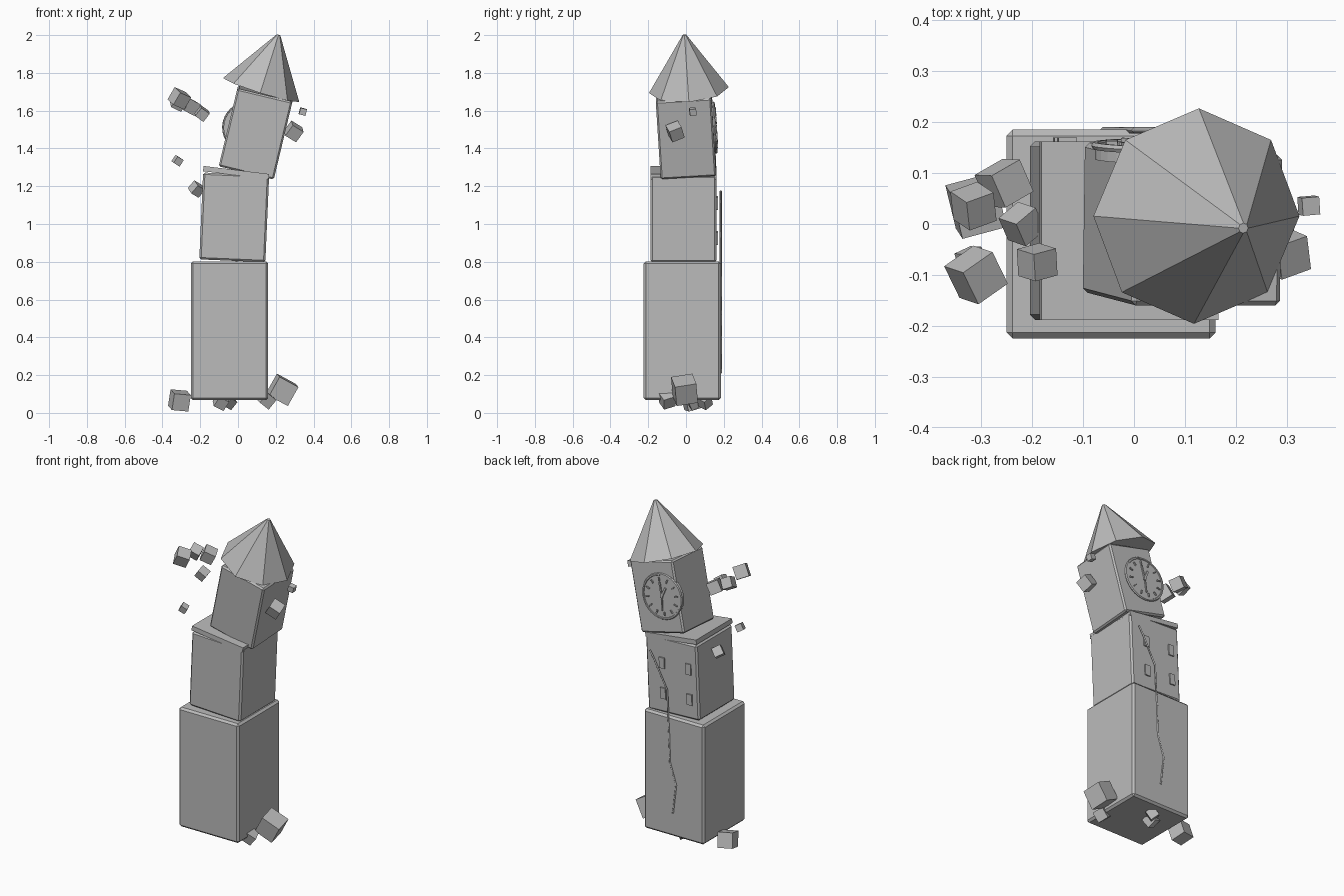
import bpy
import math
from mathutils import Vector, Matrix, Euler

if "Cube" in bpy.data.objects:
    bpy.data.objects.remove(bpy.data.objects["Cube"])

stone = bpy.data.materials.new("grey_stone")
stone.use_nodes = True
GREY = (0.5, 0.5, 0.5, 1)
stone.diffuse_color = GREY
stone.node_tree.nodes["Principled BSDF"].inputs["Base Color"].default_value = GREY


def finish(name, loc, rot):
    """Name, place and colour the newest object; angles in degrees."""
    ob = bpy.context.object
    ob.name = name
    ob.location = loc
    ob.rotation_euler = [math.radians(a) for a in rot]
    ob.data.materials.append(stone)
    return ob


def box(name, loc, size, rot=(0, 0, 0), bevel=0):
    bpy.ops.mesh.primitive_cube_add(size=1)
    ob = finish(name, loc, rot)
    for v in ob.data.vertices:
        v.co *= Vector(size)
    if bevel:
        mod = ob.modifiers.new("edge", "BEVEL")
        mod.width = bevel
        mod.segments = 1
    return ob


def attach(child, parent):
    """Keep the child's placement as local to the parent."""
    child.parent = parent
    child.matrix_parent_inverse = Matrix.Identity(4)


# Tower storeys, leaning more the higher they are
box("tower_base", (-0.045, -0.02, 0.435), (0.41, 0.41, 0.735), bevel=0.012)
middle = box("tower_middle", (-0.02, -0.013, 1.035), (0.35, 0.35, 0.46), (0, 2.5, 0), 0.01)
box("broken_ledge", (-0.01, -0.013, 1.272), (0.35, 0.35, 0.028), (0, 7, 0))
top = box("clock_room", (0.095, 0, 1.485), (0.3, 0.295, 0.425), (3.5, 13.5, 0), 0.009)

# Eight-sided roof, built with its base at the origin
bpy.ops.mesh.primitive_cone_add(vertices=8, radius1=0.212, radius2=0.01, depth=0.307)
roof = finish("roof", (0.1225, 0.0155, 1.709), (4.4, 17.5, 0))
for v in roof.data.vertices:
    v.co.z += 0.1535

# Windows on the back of the middle storey
for x in (0.065, -0.115):
    for z in (-0.11, 0.075):
        attach(box("window", (x, 0.175, z), (0.036, 0.016, 0.066)), middle)

# Clock: face, rim, hour marks and hands
CX, CZ, FACE = -0.046, 0.006, 0.153
bpy.ops.mesh.primitive_cylinder_add(vertices=32, radius=0.13, depth=0.03)
attach(finish("clock_face", (CX, 0.141, CZ), (90, 0, 0)), top)
bpy.ops.mesh.primitive_torus_add(major_radius=0.13, minor_radius=0.008,
                                 major_segments=32, minor_segments=6)
attach(finish("clock_rim", (CX, FACE, CZ), (90, 0, 0)), top)


def clock_bar(name, angle, start, end, width):
    a = math.radians(angle)
    r = (start + end) / 2
    loc = (CX + r * math.sin(a), FACE + 0.006, CZ + r * math.cos(a))
    attach(box(name, loc, (width, 0.01, end - start), (0, angle, 0)), top)


for hour in range(12):
    clock_bar("hour_mark", hour * 30, 0.09, 0.112, 0.007)
clock_bar("hour_hand", -35, -0.01, 0.06, 0.012)
clock_bar("minute_hand", 0, -0.01, 0.085, 0.009)
clock_bar("second_hand", 172, 0.015, 0.085, 0.006)

# Crack running down the back
path = [(0.118, 1.175), (0.09, 1.13), (0.0, 0.96), (-0.014, 0.69),
        (-0.02, 0.52), (-0.062, 0.39), (-0.04, 0.21)]
curve = bpy.data.curves.new("crack", "CURVE")
curve.dimensions = "3D"
curve.bevel_depth = 0.006
curve.bevel_resolution = 0
curve.use_fill_caps = True
spline = curve.splines.new("POLY")
spline.points.add(len(path) - 1)
for point, (x, z) in zip(spline.points, path):
    point.co = (x, 0.184, z, 1)
curve.materials.append(stone)
bpy.context.collection.objects.link(bpy.data.objects.new("crack", curve))

# Flying and fallen blocks: position, size, turn
blocks = [
    ((-0.31, -0.1, 1.665), 0.075, (25, 20, 35)),
    ((-0.315, 0.035, 1.645), 0.062, (30, 25, 20)),
    ((-0.255, 0.08, 1.625), 0.07, (15, 25, 30)),
    ((-0.19, -0.075, 1.585), 0.055, (20, 35, 15)),
    ((-0.32, -0.07, 1.335), 0.04, (15, 30, 25)),
    ((-0.22, 0.0, 1.185), 0.055, (35, 25, 40)),
    ((0.295, -0.058, 1.49), 0.07, (25, 30, 20)),
    ((0.343, 0.036, 1.595), 0.035, (5, 15, 5)),
    ((-0.31, 0.035, 0.066), 0.09, (15, 5, 15)),
    ((0.235, -0.008, 0.122), 0.115, (10, 28, 12)),
    ((0.15, -0.1, 0.07), 0.065, (20, 35, 30)),
    ((-0.09, 0.04, 0.06), 0.06, (30, 25, 20)),
    ((-0.05, 0.1, 0.06), 0.055, (35, 20, 50)),
]
for loc, size, rot in blocks:
    box("loose_block", loc, (size,) * 3, rot)
